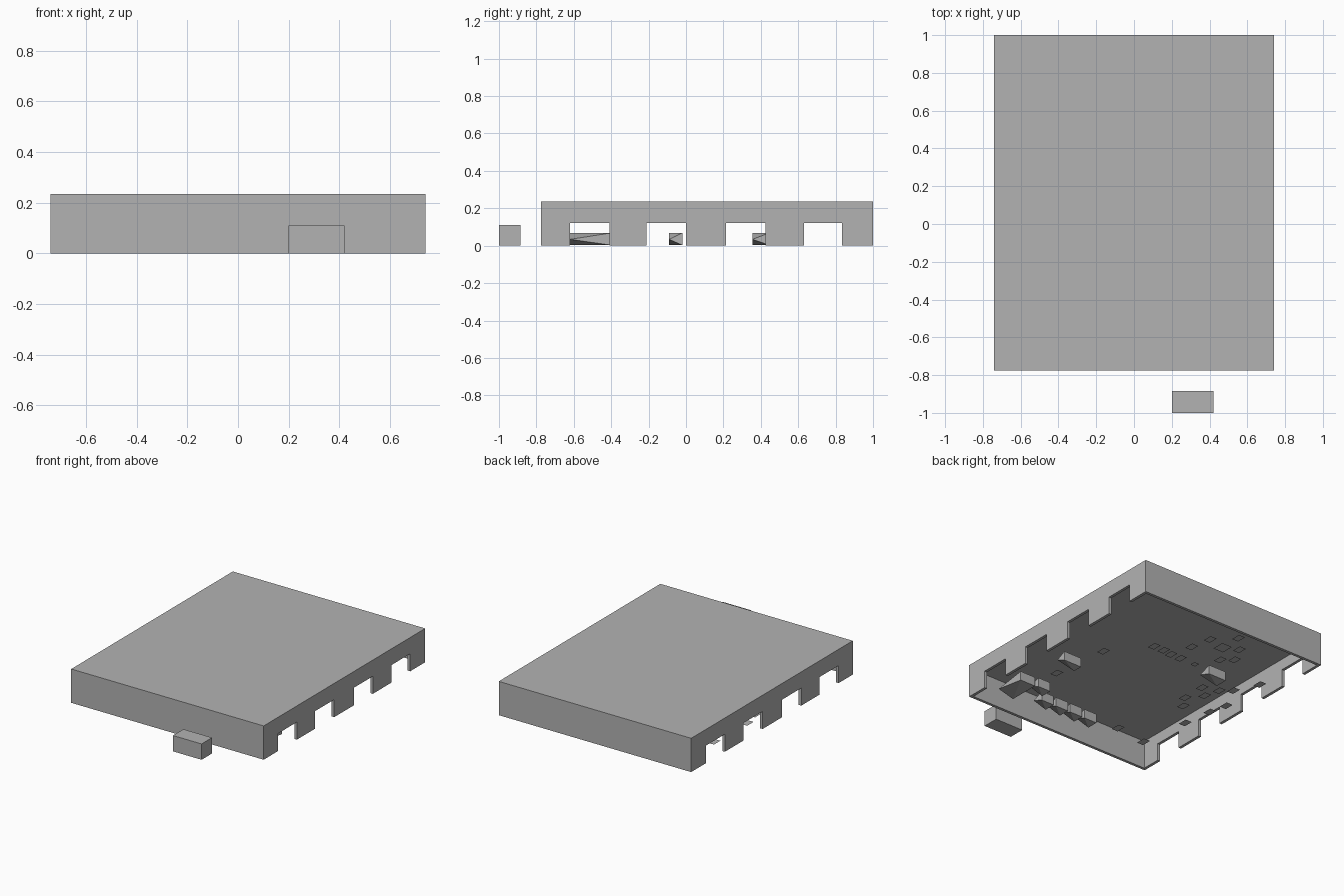
import bpy, bmesh

if "Cube" in bpy.data.objects:
    bpy.data.objects.remove(bpy.data.objects["Cube"])

grey = bpy.data.materials.new("plain grey")
grey.use_nodes = True
grey.diffuse_color = (0.45, 0.45, 0.45, 1)
grey.node_tree.nodes["Principled BSDF"].inputs["Base Color"].default_value = (0.45, 0.45, 0.45, 1)


def finish(name, bm):
    mesh = bpy.data.meshes.new(name)
    bm.to_mesh(mesh)
    bm.free()
    mesh.materials.append(grey)
    obj = bpy.data.objects.new(name, mesh)
    bpy.context.collection.objects.link(obj)
    return obj


def box_mesh(x0, x1, y0, y1, z0, z1):
    bm = bmesh.new()
    bmesh.ops.create_cube(bm, size=1)
    for v in bm.verts:
        v.co.x = x1 if v.co.x > 0 else x0
        v.co.y = y1 if v.co.y > 0 else y0
        v.co.z = z1 if v.co.z > 0 else z0
    return bm


def box(name, *bounds):
    return finish(name, box_mesh(*bounds))


W, FRONT, BACK, TOP = 0.74, -0.775, 1.0, 0.235
T, CEILING, DOOR_TOP = 0.02, 0.2, 0.122
DOORS = [(-0.62, -0.41), (-0.21, 0.0), (0.215, 0.425), (0.63, 0.835)]

# Roof slab and the plain end walls
box("roof", -W, W, FRONT, BACK, CEILING, TOP)
box("front_wall", -W, W, FRONT, FRONT + T, 0, CEILING)
box("back_wall", -W, W, BACK - T, BACK, 0, CEILING)


# Side walls: one profile with doorways, extruded through the wall thickness
def side_wall(name, x):
    outline = [(FRONT + T, 0)]
    for a, b in DOORS:
        outline += [(a, 0), (a, DOOR_TOP), (b, DOOR_TOP), (b, 0)]
    outline += [(BACK - T, 0), (BACK - T, CEILING), (FRONT + T, CEILING)]
    bm = bmesh.new()
    face = bm.faces.new([bm.verts.new((x, y, z)) for y, z in outline])
    ext = bmesh.ops.extrude_face_region(bm, geom=[face])["geom"]
    moved = [g for g in ext if isinstance(g, bmesh.types.BMVert)]
    bmesh.ops.translate(bm, verts=moved, vec=(T, 0, 0))
    bmesh.ops.recalc_face_normals(bm, faces=bm.faces)
    finish(name, bm)


side_wall("left_wall", W - T)
side_wall("right_wall", -W)

# Detached block in front
box("front_block", 0.2, 0.42, -1.0, -0.885, 0, 0.11)


# Wedge piles: boxes with one upright edge pinched to its middle
def pile(name, x, y, dx, dy, height=0.068):
    bm = box_mesh(x - dx / 2, x + dx / 2, y - dy / 2, y + dy / 2, 0.003, height)
    pinched = [v for v in bm.verts if v.co.x > x and v.co.y < y]
    bmesh.ops.pointmerge(bm, verts=pinched, merge_co=(x + dx / 2, y - dy / 2, height / 2))
    bmesh.ops.triangulate(bm, faces=bm.faces)
    bmesh.ops.recalc_face_normals(bm, faces=bm.faces)
    finish(name, bm)


pile("large_pile", 0.56, -0.51, 0.12, 0.22)
pile("corner_pile", 0.43, -0.43, 0.1, 0.08)
pile("side_pile", 0.5, -0.055, 0.14, 0.07)
pile("far_pile", -0.33, 0.4, 0.14, 0.09)
for i in range(4):
    pile(f"row_pile_{i + 1}", 0.3 - 0.12 * i, -0.55, 0.1, 0.08)


# Flat floor plates, facing down
def plate(name, x, y, dx=0.05, dy=0.07):
    bm = bmesh.new()
    corners = [(-1, -1), (-1, 1), (1, 1), (1, -1)]
    bm.faces.new([bm.verts.new((x + a * dx / 2, y + b * dy / 2, 0.002)) for a, b in corners])
    finish(name, bm)


SPOTS = [
    (0.24, 0.49), (0.16, 0.49), (0.09, 0.48), (0.01, 0.48), (0.05, 0.64),
    (0.02, 0.79), (-0.11, 0.92), (-0.21, 0.81), (-0.27, 0.69), (-0.2, 0.63),
    (-0.34, 0.28), (-0.45, 0.32), (-0.42, 0.21), (-0.34, 0.11), (-0.4, 0.02),
    (-0.55, -0.14), (-0.58, 0.07), (-0.61, 0.2), (-0.6, 0.55), (-0.52, 0.38),
    (-0.26, -0.47), (-0.5, -0.5), (0.45, 0.23), (0.5, -0.18),
]
for i, (x, y) in enumerate(SPOTS):
    plate(f"floor_plate_{i + 1}", x, y)
plate("large_floor_plate", -0.11, 0.76, 0.08, 0.09)
plate("small_floor_plate", -0.11, 0.48, 0.04, 0.04)
